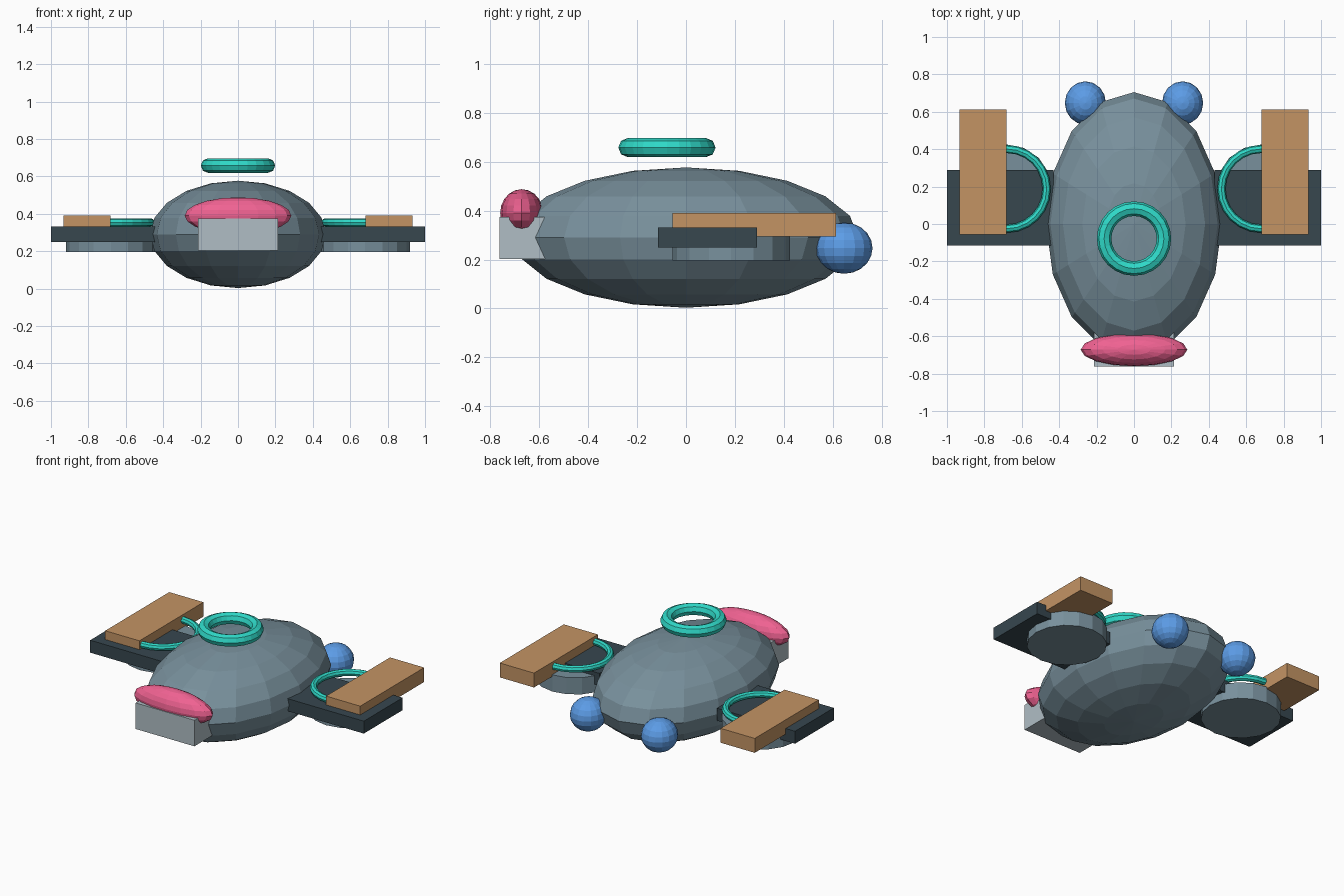
import bpy

if "Cube" in bpy.data.objects:
    bpy.data.objects.remove(bpy.data.objects["Cube"])


def colour(name, hex_code):
    # hex colour converted to linear values
    rgb = [int(hex_code[i:i + 2], 16) / 255 for i in (0, 2, 4)]
    m = bpy.data.materials.new(name)
    m.diffuse_color = [c / 12.92 if c <= 0.04045 else ((c + 0.055) / 1.055) ** 2.4
                       for c in rgb] + [1]
    m.use_nodes = True
    m.node_tree.nodes["Principled BSDF"].inputs["Base Color"].default_value = m.diffuse_color
    return m


SLATE = colour("slate", "78909C")
DARK = colour("dark", "37474F")
PALE = colour("pale", "B0BEC5")
PINK = colour("pink", "F06292")
TEAL = colour("teal", "2FD9C8")
BLUE = colour("blue", "5C9CE6")
TAN = colour("tan", "C49464")


def finish(name, mat):
    ob = bpy.context.object
    ob.name = name
    ob.data.name = name
    ob.data.materials.append(mat)
    return ob


def ellipsoid(name, loc, radii, mat, segments=16, rings=10):
    bpy.ops.mesh.primitive_uv_sphere_add(segments=segments, ring_count=rings, radius=1, location=loc)
    ob = finish(name, mat)
    ob.scale = radii
    return ob


def box(name, lo, hi, mat):
    bpy.ops.mesh.primitive_cube_add(size=1, location=[(a + b) / 2 for a, b in zip(lo, hi)])
    ob = finish(name, mat)
    ob.scale = [b - a for a, b in zip(lo, hi)]
    return ob


def ring(name, loc, major, minor, mat):
    bpy.ops.mesh.primitive_torus_add(major_segments=24, minor_segments=8, location=loc,
                                     major_radius=major, minor_radius=minor)
    return finish(name, mat)


# Body, nose block and visor
ellipsoid("body", (0, 0, 0.29), (0.47, 0.705, 0.287), SLATE)
box("nose_block", (-0.215, -0.762, 0.203), (0.215, -0.50, 0.375), PALE)
ellipsoid("visor", (0, -0.672, 0.39), (0.285, 0.088, 0.098), PINK)

# Ring floating over the body
ring("top_ring", (0, -0.078, 0.658), 0.16, 0.039, TEAL)

# Mirrored side parts
for side, s in (("left", -1), ("right", 1)):
    def side_box(name, x0, x1, y0, y1, z0, z1, mat):
        xs = sorted((s * x0, s * x1))
        box(f"{side}_{name}", (xs[0], y0, z0), (xs[1], y1, z1), mat)

    side_box("wing_plate", 0.43, 1.0, -0.115, 0.29, 0.25, 0.332, DARK)
    side_box("wing_board", 0.682, 0.932, -0.055, 0.613, 0.295, 0.39, TAN)
    bpy.ops.mesh.primitive_cylinder_add(vertices=16, radius=0.24, depth=0.11,
                                        location=(s * 0.68, 0.185, 0.252))
    finish(f"{side}_wing_disc", SLATE)
    ring(f"{side}_wing_ring", (s * 0.68, 0.188, 0.354), 0.213, 0.022, TEAL)
    ellipsoid(f"{side}_tail_ball", (s * 0.26, 0.647, 0.247), (0.11, 0.116, 0.105), BLUE)
